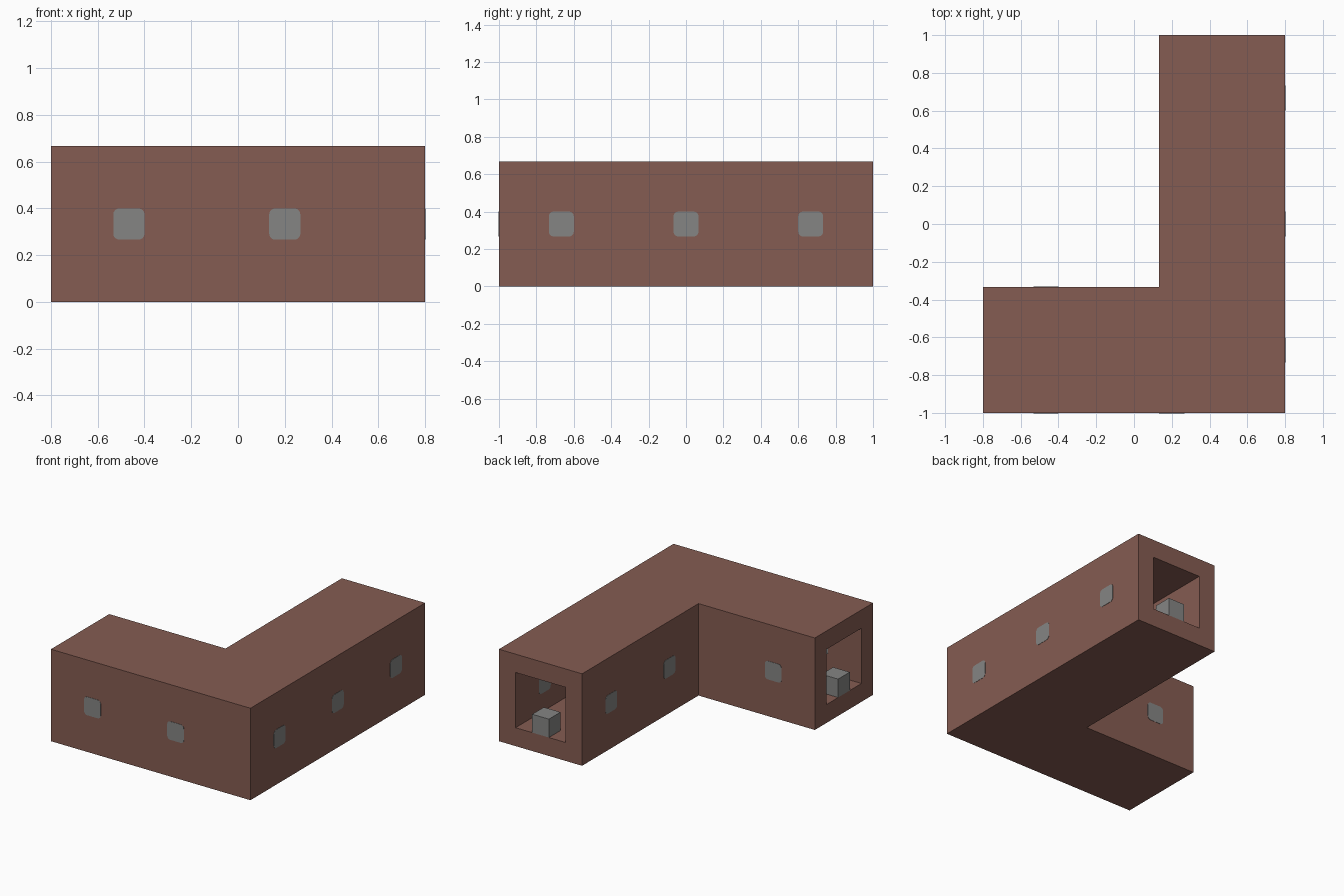
import bpy
import bmesh
from mathutils import Matrix, Vector

old = bpy.data.objects.get("Cube")
if old:
    bpy.data.objects.remove(old, do_unlink=True)

U = 2 / 15           # wall thickness, also the size of blocks and windows
H = 5 * U            # outer height and width of the tunnel
MID = H / 2
LONG_X = 0.8 - MID   # centre line of the long arm
SHORT_Y = -1 + MID   # centre line of the short arm


def material(name, rgb):
    m = bpy.data.materials.new(name)
    m.use_nodes = True
    m.diffuse_color = (*rgb, 1)
    m.node_tree.nodes["Principled BSDF"].inputs["Base Color"].default_value = (*rgb, 1)
    return m


brown = material("brown wall", (0.235, 0.107, 0.084))
grey = material("grey", (0.235, 0.235, 0.23))


def finish(name, bm, mat):
    bmesh.ops.recalc_face_normals(bm, faces=bm.faces)
    mesh = bpy.data.meshes.new(name)
    bm.to_mesh(mesh)
    bm.free()
    mesh.materials.append(mat)
    obj = bpy.data.objects.new(name, mesh)
    bpy.context.collection.objects.link(obj)
    return obj


# L-shaped hollow tunnel: a square tube swept round a mitred corner
def tunnel():
    bm = bmesh.new()
    stations = [((-0.8, SHORT_Y), (0, 1)),
                ((LONG_X, SHORT_Y), (-1, 1)),
                ((LONG_X, 1), (-1, 0))]
    section = [(-1, -1), (1, -1), (1, 1), (-1, 1)]

    def ring(station, half):
        (x, y), (dx, dy) = station
        return [bm.verts.new((x + dx * s * half, y + dy * s * half, MID + t * half))
                for s, t in section]

    def bridge(a, b):
        for i in range(4):
            j = (i + 1) % 4
            bm.faces.new((a[i], a[j], b[j], b[i]))

    outer = [ring(s, MID) for s in stations]
    inner = [ring(s, MID - U) for s in stations]
    for rings in (outer, inner):
        bridge(rings[0], rings[1])
        bridge(rings[1], rings[2])
    for end in (0, 2):
        bridge(outer[end], inner[end])
    return finish("tunnel", bm, brown)


# Rounded square window passing through a wall
def window(name, x, y, along_x):
    bm = bmesh.new()
    depth = U + 0.004
    bmesh.ops.create_cube(bm, size=1, matrix=Matrix.Diagonal((depth, U, U, 1)))
    edges = [e for e in bm.edges
             if abs((e.verts[0].co - e.verts[1].co).x) > depth / 2]
    bmesh.ops.bevel(bm, geom=edges, offset=0.025, segments=4, profile=0.5,
                    affect='EDGES')
    if not along_x:
        bmesh.ops.rotate(bm, verts=bm.verts, matrix=Matrix.Rotation(1.570796, 3, 'Z'))
    bmesh.ops.translate(bm, verts=bm.verts, vec=Vector((x, y, MID)))
    return finish(name, bm, grey)


# Small block standing on the floor of an open end
def block(name, x, y):
    bm = bmesh.new()
    bmesh.ops.create_cube(bm, size=U, matrix=Matrix.Translation((x, y, 1.5 * U)))
    return finish(name, bm, grey)


tunnel()

# Windows of the long arm
for i, y in enumerate((SHORT_Y, 0, -SHORT_Y)):
    window(f"long_outer_window_{i}", 0.8 - U / 2, y, True)
    if i:
        window(f"long_inner_window_{i}", 0.8 - H + U / 2, y, True)

# Windows of the short arm
for i, x in enumerate((-3.5 * U, 1.5 * U)):
    window(f"short_outer_window_{i}", x, -1 + U / 2, False)
window("short_inner_window", -3.5 * U, -1 + H - U / 2, False)

# Blocks at both open ends
block("back_end_block", LONG_X, 1 - U / 2)
block("side_end_block", -0.8 + U / 2, SHORT_Y)
